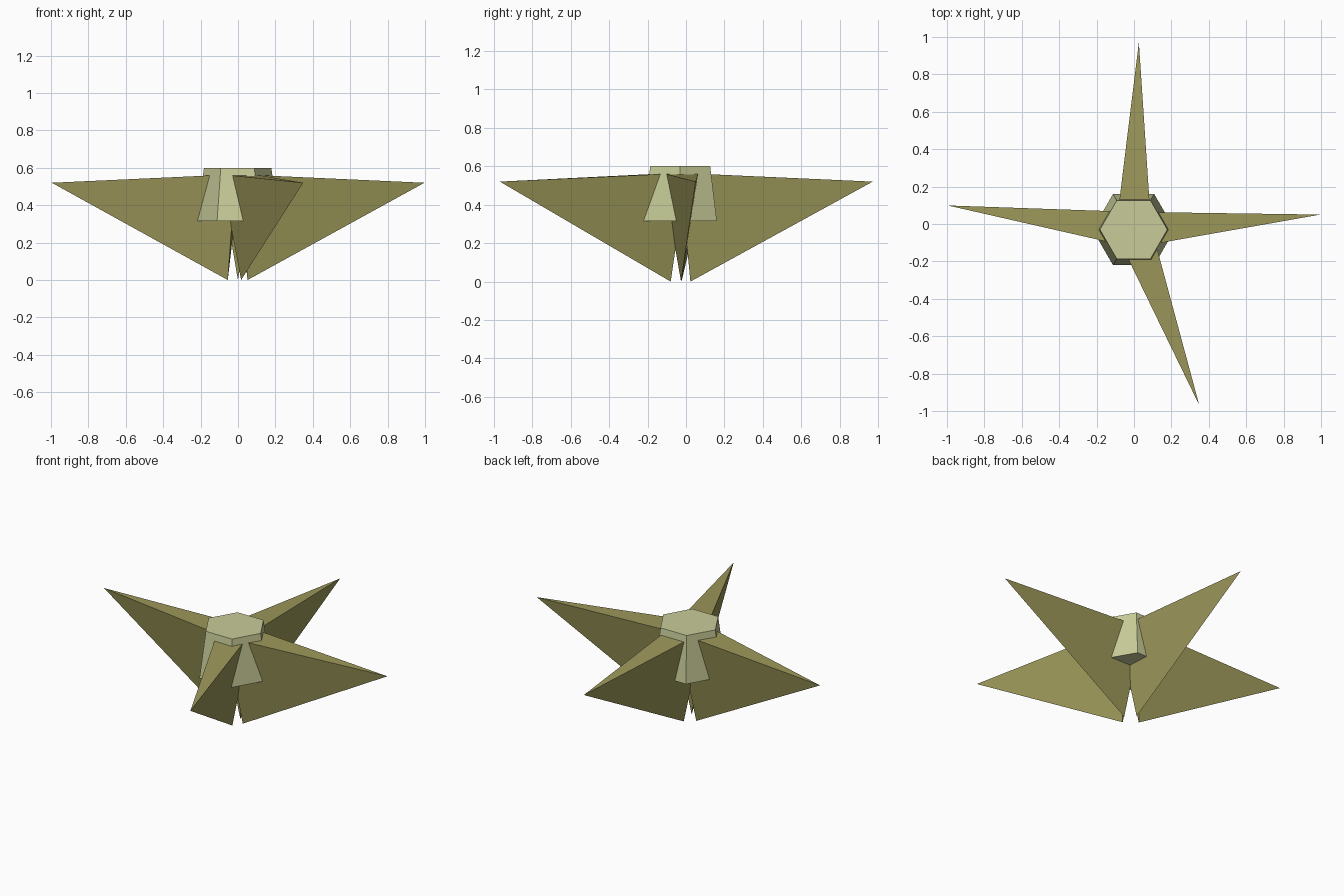
import bpy, bmesh, math
from mathutils import Matrix

if "Cube" in bpy.data.objects:
    bpy.data.objects.remove(bpy.data.objects["Cube"])

CENTRE = Matrix.Translation((-0.002, -0.03, 0))


def material(name, rgb):
    m = bpy.data.materials.new(name)
    m.diffuse_color = (*rgb, 1)
    m.use_nodes = True
    m.node_tree.nodes["Principled BSDF"].inputs["Base Color"].default_value = m.diffuse_color
    return m


olive = material("olive", (0.337, 0.314, 0.102))
pale_green = material("pale_green", (0.578, 0.604, 0.314))


def add_object(name, bm, mat):
    bmesh.ops.recalc_face_normals(bm, faces=bm.faces)
    mesh = bpy.data.meshes.new(name)
    bm.to_mesh(mesh)
    bm.free()
    mesh.materials.append(mat)
    obj = bpy.data.objects.new(name, mesh)
    bpy.context.collection.objects.link(obj)
    return obj


# Tapered six-sided hub
bm = bmesh.new()
z0, z1 = 0.315, 0.60
bmesh.ops.create_cone(bm, cap_ends=True, segments=6, radius1=0.22, radius2=0.18,
                      depth=z1 - z0, matrix=Matrix.Translation((0, 0, (z0 + z1) / 2))
                      @ Matrix.Rotation(math.radians(30), 4, 'Z'))
# Turn the hexagon so that corners point along x
corner = max(bm.verts, key=lambda v: v.co.x)
turn = -math.atan2(corner.co.y, corner.co.x)
bm.transform(CENTRE @ Matrix.Rotation(turn, 4, 'Z'))
add_object("hub", bm, pale_green)


# Pointed blades: wide flat top, keel at the bottom, tip far out
def blade(name, degrees):
    bm = bmesh.new()
    left, right, keel, tip = [bm.verts.new(p) for p in (
        (0, 0.095, 0.565), (0, -0.095, 0.565), (0.053, 0, 0), (1.002, 0, 0.52))]
    for face in ((left, right, tip), (right, keel, tip),
                 (keel, left, tip), (left, keel, right)):
        bm.faces.new(face)
    bm.transform(CENTRE @ Matrix.Rotation(math.radians(degrees), 4, 'Z'))
    add_object(name, bm, olive)


for name, degrees in (("right_blade", 4.6), ("back_blade", 88.4),
                      ("left_blade", 172.6), ("front_blade", -69.5)):
    blade(name, degrees)
